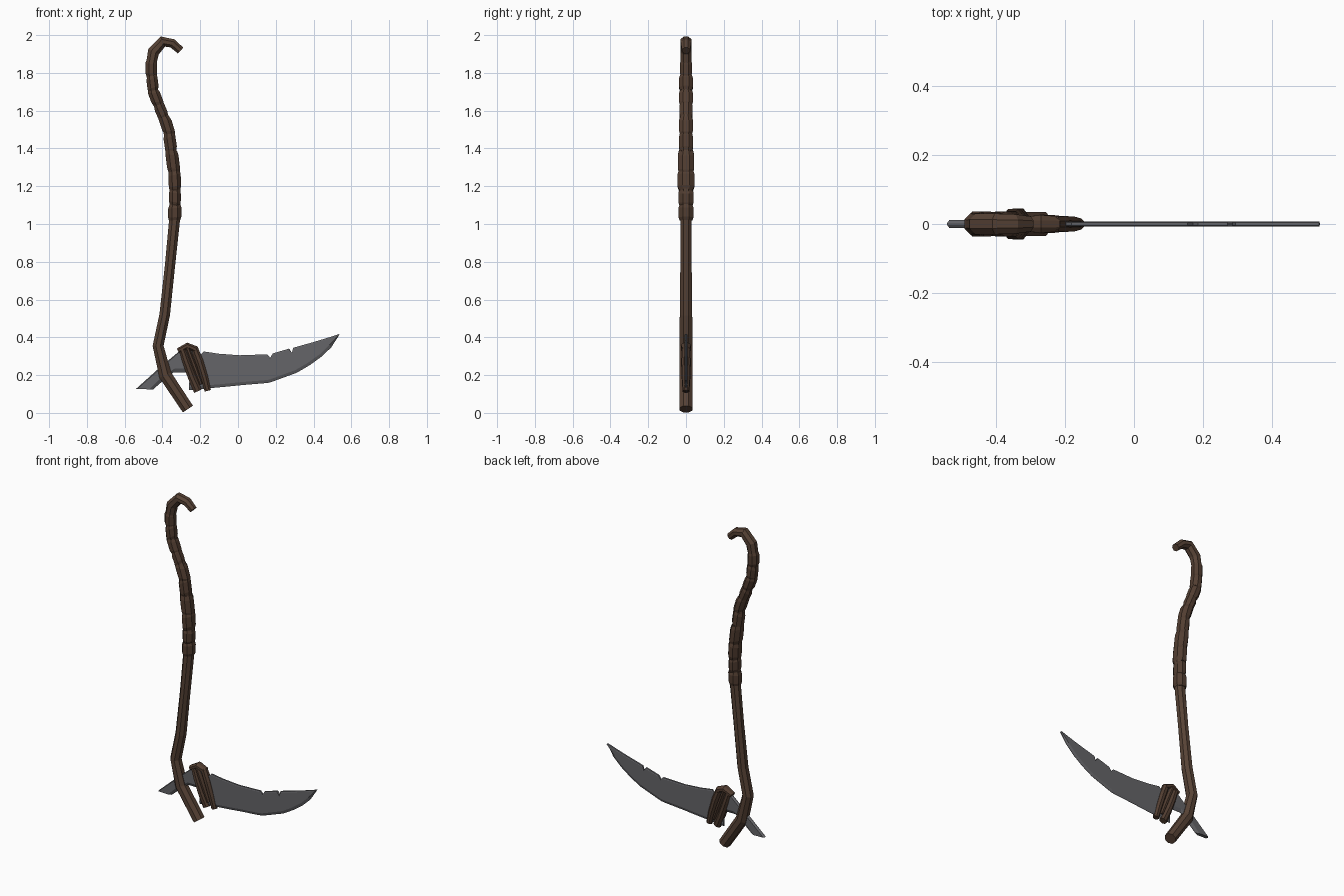
import bpy, bmesh, math
from mathutils import Vector


def material(name, rgb):
    m = bpy.data.materials.new(name)
    m.diffuse_color = (*rgb, 1)
    return m


WOOD = material("wood", (0.095, 0.055, 0.036))
LEATHER = material("leather", (0.085, 0.048, 0.031))
STEEL = material("steel", (0.13, 0.13, 0.14))


def finish(name, bm, mat):
    bmesh.ops.recalc_face_normals(bm, faces=bm.faces)
    me = bpy.data.meshes.new(name)
    bm.to_mesh(me)
    bm.free()
    me.materials.append(mat)
    ob = bpy.data.objects.new(name, me)
    bpy.context.collection.objects.link(ob)
    return ob


def skin(bm, rings):
    """Join matching vertex rings and cap both ends."""
    n = len(rings[0])
    for a, b in zip(rings, rings[1:]):
        for i in range(n):
            j = (i + 1) % n
            bm.faces.new((a[i], a[j], b[j], b[i]))
    bm.faces.new(rings[0])
    bm.faces.new(rings[-1])


def sweep(name, path, mat, sides=8, tilt=0.0):
    """Sweep an elliptical section along (x, z, in-plane radius, y radius)."""
    bm = bmesh.new()
    pts = [Vector((p[0], 0, p[1])) for p in path]
    grow = 1 / math.cos(math.pi / sides)
    rings = []
    for i, p in enumerate(path):
        t = (pts[min(i + 1, len(pts) - 1)] - pts[max(i - 1, 0)]).normalized()
        side = Vector((t.z, 0, -t.x)) + t * tilt
        ring = []
        for k in range(sides):
            a = 2 * math.pi * (k + 0.5) / sides
            ring.append(bm.verts.new(pts[i] + side * (math.cos(a) * p[2] * grow)
                                     + Vector((0, math.sin(a) * p[3] * grow, 0))))
        rings.append(ring)
    skin(bm, rings)
    return finish(name, bm, mat)


def plate(name, stations, half, top_half, bevel, mat):
    """Flat metal from (top x, z, bottom x, z) stations, sharpened below."""
    bm = bmesh.new()
    rings = []
    for tx, tz, bx, bz in stations:
        top, bot = Vector((tx, 0, tz)), Vector((bx, 0, bz))
        d = top - bot
        f = min(0.45, bevel / d.length)
        lo, hi = bot + d * f, top - d * min(f, 0.006 / d.length)
        out = [(top, top_half), (hi, half), (lo, half), (bot, 0.001),
               (bot, -0.001), (lo, -half), (hi, -half), (top, -top_half)]
        rings.append([bm.verts.new(v + Vector((0, y, 0))) for v, y in out])
    skin(bm, rings)
    return finish(name, bm, mat)


# Crooked wooden shaft with hooked top
shaft = [(-0.265, 0.02, .032, .034), (-0.385, 0.20, .034, .034),
         (-0.423, 0.355, .029, .034), (-0.388, 0.52, .028, .033),
         (-0.36, 0.78, .027, .030), (-0.335, 1.03, .029, .030),
         (-0.333, 1.23, .029, .031), (-0.35, 1.37, .028, .030),
         (-0.372, 1.52, .027, .029), (-0.415, 1.615, .026, .028),
         (-0.447, 1.70, .026, .028), (-0.463, 1.83, .027, .028),
         (-0.447, 1.912, .031, .030), (-0.398, 1.966, .029, .030),
         (-0.346, 1.956, .024, .028), (-0.304, 1.918, .021, .022)]
sweep("shaft", shaft, WOOD)


def shaft_x(z):
    for a, b in zip(shaft[4:], shaft[5:13]):
        if a[1] <= z <= b[1]:
            return a[0] + (b[0] - a[0]) * (z - a[1]) / (b[1] - a[1])


# Leather wraps around the grip: (bottom z, top z, in-plane radius, y radius, tilt)
wraps = [(1.02, 1.10, .035, .040, .10), (1.10, 1.18, .031, .041, -.10),
         (1.18, 1.28, .033, .045, .15), (1.27, 1.39, .034, .043, -.25),
         (1.38, 1.48, .032, .036, .25), (1.475, 1.57, .032, .036, -.45),
         (1.56, 1.635, .030, .034, .40), (1.63, 1.71, .031, .036, -.25),
         (1.705, 1.785, .030, .036, .25), (1.78, 1.865, .031, .032, -.10)]
for i, (z0, z1, r, ry, tilt) in enumerate(wraps):
    ring = []
    for t, k in ((0, .86), (.2, 1), (.8, 1), (1, .86)):
        z = z0 + (z1 - z0) * t
        ring.append((shaft_x(z), z, r * k, ry * k))
    sweep(f"grip_wrap_{i + 1}", ring, LEATHER, tilt=tilt)

# Chipped curved blade
plate("blade", [(-.25, .33, -.26, .12), (-.205, .30, -.20, .125),
                (-.18, .325, -.16, .13), (-.10, .313, -.08, .137),
                (.01, .305, .02, .147), (.155, .31, .14, .157),
                (.170, .292, .165, .16), (.185, .315, .20, .172),
                (.270, .34, .31, .212), (.285, .318, .35, .235),
                (.293, .345, .38, .253), (.40, .375, .44, .296),
                (.46, .393, .493, .346), (.535, .417, .537, .414)],
      .007, .005, .016, STEEL)

# Tang running through the shaft
plate("tang", [(-.54, .127, -.45, .124), (-.42, .235, -.385, .18),
               (-.31, .327, -.34, .215), (-.24, .335, -.25, .215)],
      .011, .003, .02, STEEL)

# Straps binding the blade to the tang
sweep("strap_inner", [(-.296, .335, .017, .022), (-.276, .275, .020, .025),
                      (-.245, .19, .021, .023), (-.212, .115, .022, .018)], LEATHER)
sweep("strap_outer", [(-.232, .345, .019, .020), (-.205, .275, .021, .023),
                      (-.178, .19, .019, .021), (-.160, .117, .017, .016)], LEATHER)
sweep("strap_top", [(-.318, .328, .014, .020), (-.268, .355, .017, .026),
                    (-.222, .335, .018, .022)], LEATHER)
sweep("strap_cross", [(-.268, .345, .012, .027), (-.228, .24, .013, .025),
                      (-.195, .15, .010, .019)], LEATHER)
